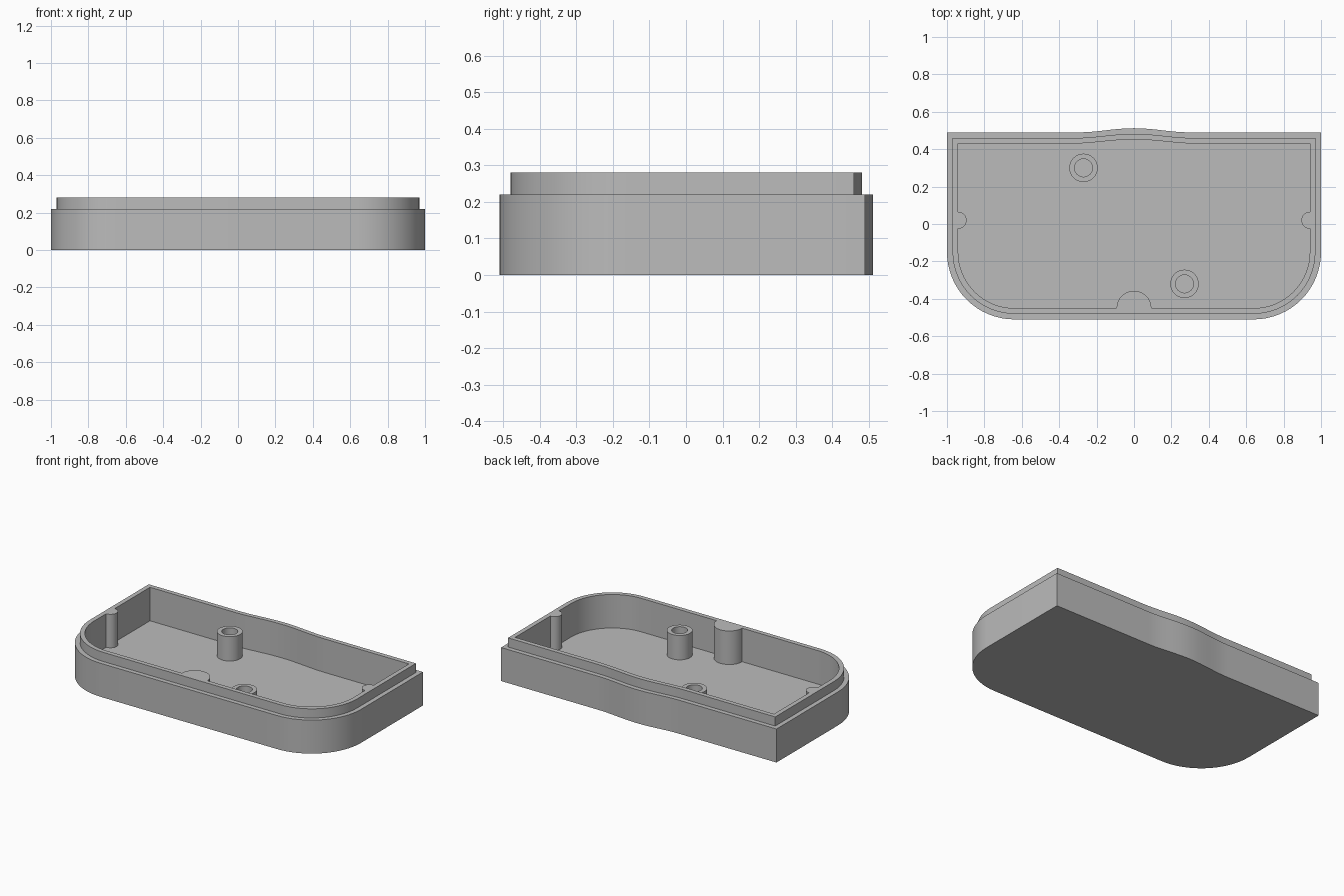
import bpy, bmesh, math

if "Cube" in bpy.data.objects:
    bpy.data.objects.remove(bpy.data.objects["Cube"])

grey = bpy.data.materials.new("plain grey")
grey.diffuse_color = (0.5, 0.5, 0.5, 1)
grey.use_nodes = True
grey.node_tree.nodes["Principled BSDF"].inputs["Base Color"].default_value = grey.diffuse_color

FLOOR, RIM, TOP = 0.06, 0.22, 0.28


def finish(name, bm):
    bmesh.ops.recalc_face_normals(bm, faces=bm.faces[:])
    mesh = bpy.data.meshes.new(name)
    bm.to_mesh(mesh)
    bm.free()
    mesh.materials.append(grey)
    ob = bpy.data.objects.new(name, mesh)
    bpy.context.collection.objects.link(ob)
    bpy.ops.object.select_all(action='DESELECT')
    bpy.context.view_layer.objects.active = ob
    ob.select_set(True)
    bpy.ops.object.shade_smooth_by_angle(angle=math.radians(30))
    return ob


def stack(name, rings):
    """Join closed rings of (points, height); cap the first and last."""
    bm = bmesh.new()
    loops = [[bm.verts.new((x, y, z)) for x, y in pts] for pts, z in rings]
    n = len(loops[0])
    for a, b in zip(loops, loops[1:]):
        for i in range(n):
            j = (i + 1) % n
            bm.faces.new((a[i], a[j], b[j], b[i]))
    bm.faces.new(loops[0])
    bm.faces.new(loops[-1])
    return finish(name, bm)


def outline(inset):
    """Rounded front corners, square back corners, shallow bulge in the back edge."""
    w, front, back = 1 - inset, -0.51 + inset, 0.49 - inset
    r = 0.36 - inset
    pts = []
    for side, start in ((-1, 180), (1, 270)):
        for i in range(17):
            a = math.radians(start + 90 * i / 16)
            pts.append((side * (w - r) + r * math.cos(a), front + r + r * math.sin(a)))
    pts.append((w, back))
    half = 0.30 + inset * 0.6
    for i in range(25):
        x = half * (1 - i / 12)
        pts.append((x, back + 0.022 * math.cos(math.pi * x / half / 2) ** 2))
    pts.append((-w, back))
    return pts


def circle(cx, cy, r, start=0, sweep=360, n=32):
    count = n if sweep == 360 else n + 1
    return [(cx + r * math.cos(math.radians(start + sweep * i / n)),
             cy + r * math.sin(math.radians(start + sweep * i / n))) for i in range(count)]


# open tray with a stepped lip
outer, lip, inner = outline(0), outline(0.03), outline(0.06)
stack("tray", [(outer, 0), (outer, RIM), (lip, RIM), (lip, TOP), (inner, TOP), (inner, FLOOR)])

# hollow screw posts
for name, x, y in (("back_screw_post", -0.27, 0.30), ("front_screw_post", 0.27, -0.32)):
    wide, bore = circle(x, y, 0.076), circle(x, y, 0.048)
    stack(name, [(wide, FLOOR), (wide, RIM), (bore, RIM), (bore, FLOOR + 0.002)])

# half-round ribs against the walls
for name, x, y, r, start in (("front_rib", 0, -0.45, 0.093, 0),
                             ("left_rib", -0.94, 0.02, 0.045, -90),
                             ("right_rib", 0.94, 0.02, 0.045, 90)):
    arc = circle(x, y, r, start, 180, 20)
    stack(name, [(arc, FLOOR), (arc, TOP)])
